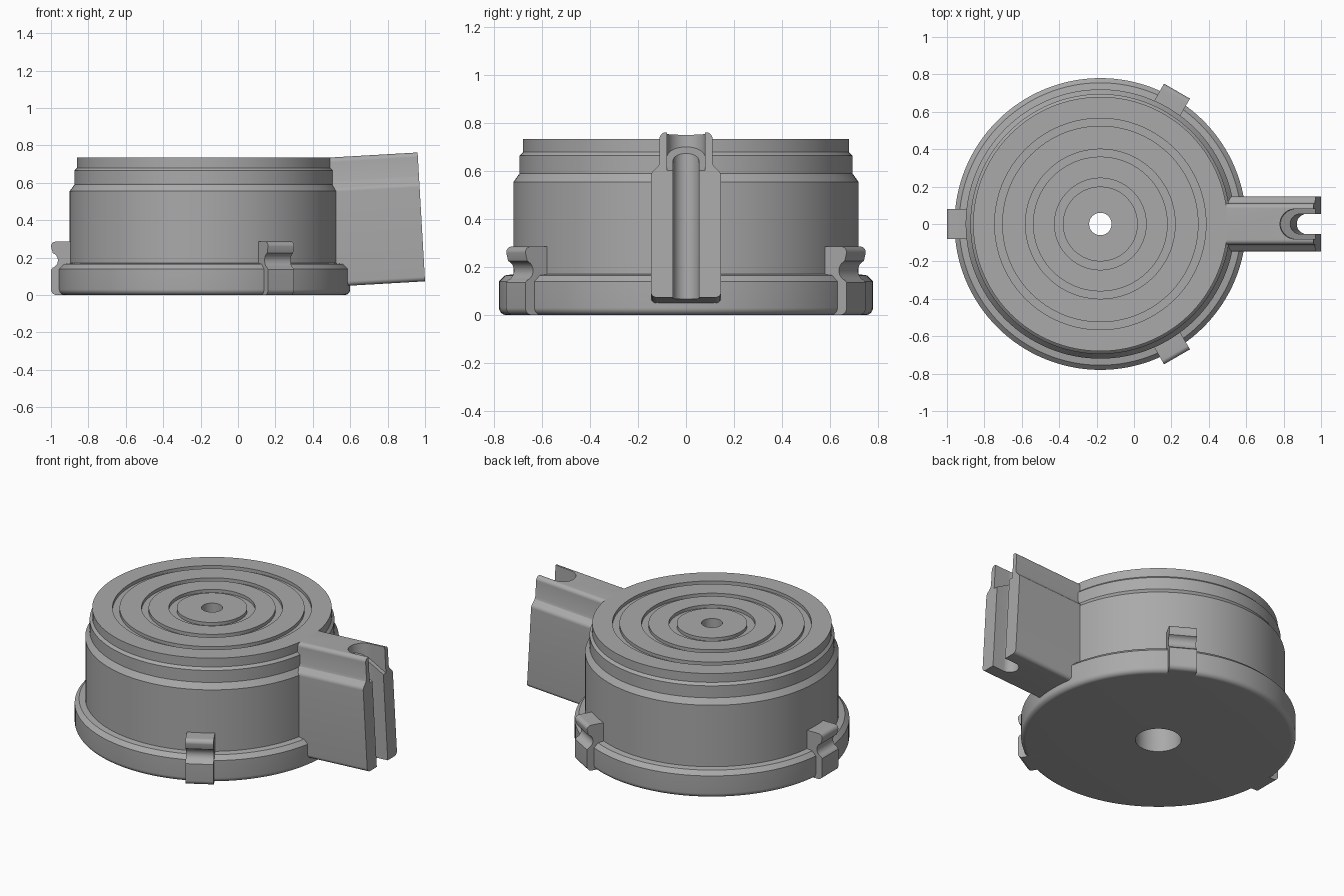
import bpy, bmesh
from math import sin, cos, pi, radians
from mathutils import Matrix, Vector

if "Cube" in bpy.data.objects:
    bpy.data.objects.remove(bpy.data.objects["Cube"])

AXIS = Vector((-0.18, 0, 0))      # centre of the drum

grey = bpy.data.materials.new("plain grey")
grey.use_nodes = True
grey.diffuse_color = (0.4, 0.4, 0.4, 1)
grey.node_tree.nodes["Principled BSDF"].inputs["Base Color"].default_value = (0.4, 0.4, 0.4, 1)


def finish(name, bm, matrix=Matrix()):
    bmesh.ops.recalc_face_normals(bm, faces=bm.faces)
    mesh = bpy.data.meshes.new(name)
    bm.to_mesh(mesh)
    bm.free()
    mesh.materials.append(grey)
    ob = bpy.data.objects.new(name, mesh)
    ob.matrix_world = matrix
    bpy.context.collection.objects.link(ob)
    return ob


def smooth(ob):
    bpy.ops.object.select_all(action='DESELECT')
    ob.select_set(True)
    bpy.context.view_layer.objects.active = ob
    bpy.ops.object.shade_smooth_by_angle(angle=radians(25))


def lathe(name, profile, steps=128):
    """Spin a closed (radius, height) outline about the drum axis."""
    bm = bmesh.new()
    rings = [[bm.verts.new((r * cos(2 * pi * i / steps), r * sin(2 * pi * i / steps), z))
              for i in range(steps)] for r, z in profile]
    for a, b in zip(rings, rings[1:] + rings[:1]):
        for i in range(steps):
            j = (i + 1) % steps
            bm.faces.new((a[i], a[j], b[j], b[i]))
    return finish(name, bm, Matrix.Translation(AXIS))


def prism(name, start, end, matrix=Matrix()):
    """Join two matching outlines into a solid."""
    bm = bmesh.new()
    a = [bm.verts.new(p) for p in start]
    b = [bm.verts.new(p) for p in end]
    bm.faces.new(a)
    bm.faces.new(b)
    for i in range(len(a)):
        j = (i + 1) % len(a)
        bm.faces.new((a[i], a[j], b[j], b[i]))
    return finish(name, bm, matrix)


def arc(cx, cy, r, a0, a1, n=8):
    return [(cx + r * cos(radians(a0 + (a1 - a0) * i / n)),
             cy + r * sin(radians(a0 + (a1 - a0) * i / n))) for i in range(n + 1)]


# Drum: stepped wall, ring grooves in the lid, counterbored centre hole
TOP, FLOOR = 0.735, 0.715
outline = [(0.13, 0)] + arc(0.75, 0.03, 0.03, -90, 0)
outline += [(0.78, 0.14), (0.755, 0.165), (0.72, 0.17), (0.72, 0.555), (0.695, 0.59),
            (0.695, 0.665), (0.68, 0.68), (0.68, TOP)]
for outer, inner in ((0.565, 0.525), (0.4, 0.36), (0.245, 0.2)):
    outline += [(outer, TOP), (outer, FLOOR), (inner, FLOOR), (inner, TOP)]
outline += [(0.06, TOP), (0.06, 0.25), (0.13, 0.25)]
smooth(lathe("drum", outline))

# Three notched lugs around the base
lug = [(0.68, 0.0)] + arc(0.79, 0.03, 0.03, -90, 0)
lug += [(0.82, 0.135)] + arc(0.825, 0.185, 0.042, 250, 110, 12)
lug += arc(0.795, 0.26, 0.025, 0, 90) + [(0.68, 0.285)]
for name, angle in (("back_lug", 60), ("right_lug", 180), ("front_lug", -60)):
    turn = Matrix.Translation(AXIS) @ Matrix.Rotation(radians(angle), 4, 'Z')
    smooth(prism(name, [(r, -0.08, z) for r, z in lug],
                 [(r, 0.08, z) for r, z in lug], turn))

# Feed tower: shouldered section, tilted slightly upward
tilt = Matrix.Translation((1.0, 0, 0.073)) @ Matrix.Rotation(radians(-3.3), 4, 'Y')
half = arc(0.122, 0.025, 0.025, -90, 0)
half += arc(0.117, 0.505, 0.03, 0, 50)
half += [(0.115, 0.55), (0.11, 0.565)] + arc(0.085, 0.665, 0.025, 0, 90)
section = half + [(-y, z) for y, z in reversed(half)]
tower = prism("feed_tower", [(-0.55, y, z) for y, z in section],
              [(0, y, z) for y, z in section], tilt)


def u_cutter(name, back, r, floor, top):
    """Rounded slot open towards the tower end; floor gives the height at x."""
    u = [(0.1, r)] + arc(back + r, 0, r, 90, 270, 24) + [(0.1, -r)]
    return prism(name, [(x, y, floor(x)) for x, y in u], [(x, y, top) for x, y in u], tilt)


# Narrow through slot and wider ramped mouth
cutters = [u_cutter("slot_cutter", -0.13, 0.054, lambda x: -0.1, 0.9),
           u_cutter("mouth_cutter", -0.18, 0.08, lambda x: 0.53 - 0.61 * x, 0.9)]
bpy.context.view_layer.update()
bpy.context.view_layer.objects.active = tower
for cutter in cutters:
    cutter.hide_render = True
    mod = tower.modifiers.new(cutter.name, 'BOOLEAN')
    mod.object = cutter
    mod.solver = 'EXACT'
    bpy.ops.object.modifier_apply(modifier=mod.name)
    bpy.data.objects.remove(cutter)
smooth(tower)
